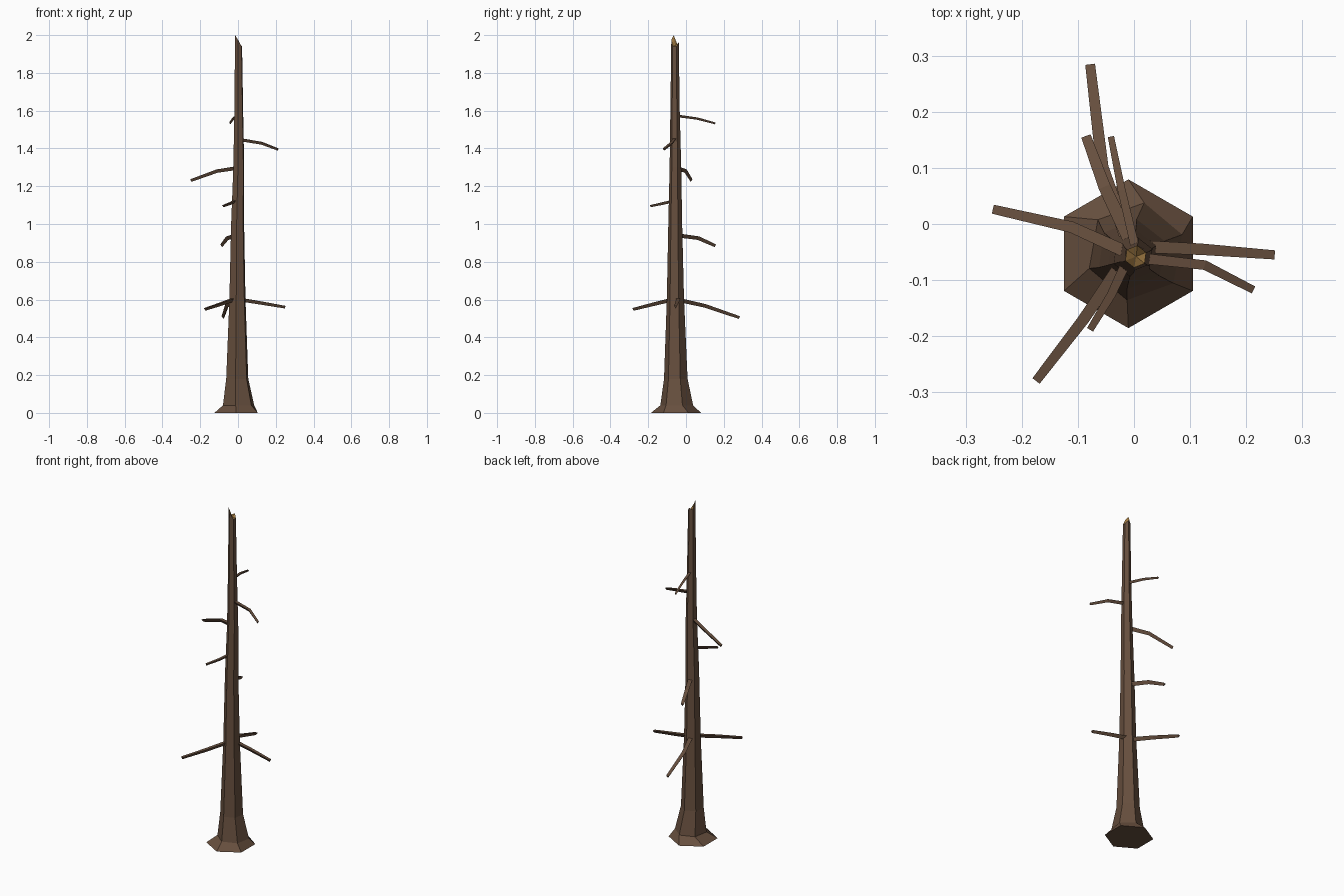
import bpy, bmesh, math
from mathutils import Vector

if "Cube" in bpy.data.objects:
    bpy.data.objects.remove(bpy.data.objects["Cube"])


def material(name, rgb):
    m = bpy.data.materials.new(name)
    m.diffuse_color = (*rgb, 1)
    m.use_nodes = True
    m.node_tree.nodes["Principled BSDF"].inputs["Base Color"].default_value = m.diffuse_color
    return m


bark = material("brown bark", (0.135, 0.078, 0.048))
wood = material("broken wood", (0.38, 0.21, 0.06))


def finish(bm, name, mats):
    bmesh.ops.recalc_face_normals(bm, faces=bm.faces)
    me = bpy.data.meshes.new(name)
    bm.to_mesh(me)
    bm.free()
    for m in mats:
        me.materials.append(m)
    ob = bpy.data.objects.new(name, me)
    bpy.context.collection.objects.link(ob)


def bridge(bm, a, b):
    n = len(a)
    for i in range(n):
        bm.faces.new((a[i], a[(i + 1) % n], b[(i + 1) % n], b[i]))


# Trunk: hexagonal rings (z, centre x, centre y, radius, twist in degrees)
rings = [(0, -0.01, -0.053, 0.1325, 0), (0.04, 0.003, -0.049, 0.088, -10),
         (0.18, -0.004, -0.054, 0.063, -8), (0.6, -0.003, -0.056, 0.046, -8),
         (1.0, -0.002, -0.057, 0.037, -8), (1.3, 0.004, -0.056, 0.031, -8),
         (1.6, 0.004, -0.058, 0.025, -8), (1.94, 0.003, -0.058, 0.02, -8)]
jag = [0.0, 0.02, 0.01, 0.06, 0.035, 0.0]   # splintered rim heights
bm = bmesh.new()
prev = None
for z, cx, cy, r, twist in rings:
    top = z == rings[-1][0]
    ring = []
    for i in range(6):
        a = math.radians(30 + 60 * i + twist)
        ring.append(bm.verts.new((cx + r * math.cos(a), cy + r * math.sin(a),
                                  z + (jag[i] if top else 0))))
    if prev:
        bridge(bm, prev, ring)
    else:
        bm.faces.new(ring[::-1])
    prev = ring
# Broken top: fan down to a sunken centre
c = bm.verts.new((0.004, -0.058, 1.945))
for i in range(6):
    bm.faces.new((prev[i], prev[(i + 1) % 6], c)).material_index = 1
finish(bm, "trunk", [bark, wood])

# Branches: three-sided bent twigs, tapered (radius at root, points)
branches = [
    (0.013, [(0.01, -0.04, 0.603), (0.12, -0.045, 0.585), (0.25, -0.055, 0.562)]),
    (0.013, [(-0.015, -0.06, 0.605), (-0.09, -0.17, 0.578), (-0.174, -0.279, 0.55)]),
    (0.014, [(-0.01, -0.035, 0.6), (-0.056, 0.10, 0.57), (-0.078, 0.283, 0.507)]),
    (0.014, [(0, -0.045, 0.943), (-0.052, 0.065, 0.928), (-0.085, 0.155, 0.887)]),
    (0.010, [(-0.01, -0.06, 1.125), (-0.04, -0.125, 1.11), (-0.078, -0.188, 1.096)]),
    (0.013, [(0, -0.056, 1.3), (-0.11, -0.006, 1.283), (-0.25, 0.026, 1.232)]),
    (0.011, [(0.005, -0.06, 1.45), (0.125, -0.073, 1.43), (0.212, -0.117, 1.396)]),
    (0.009, [(0.004, -0.05, 1.575), (-0.022, 0.06, 1.56), (-0.041, 0.155, 1.534)]),
]
for k, (r0, pts) in enumerate(branches):
    pts = [Vector(p) for p in pts]
    bm = bmesh.new()
    prev = None
    for j, p in enumerate(pts):
        d = (pts[min(j + 1, 2)] - pts[max(j - 1, 0)]).normalized()
        side = d.cross(Vector((0, 0, 1))).normalized()
        up = side.cross(d)
        r = r0 * (1, 0.9, 0.72)[j]
        ring = []
        for i in range(3):
            a = math.radians(30 + 120 * i)   # flat side on top
            ring.append(bm.verts.new(p + side * r * math.cos(a) + up * r * math.sin(a)))
        if prev:
            bridge(bm, prev, ring)
        else:
            bm.faces.new(ring[::-1])
        prev = ring
    bm.faces.new(prev)
    finish(bm, f"branch_{k + 1}", [bark])
